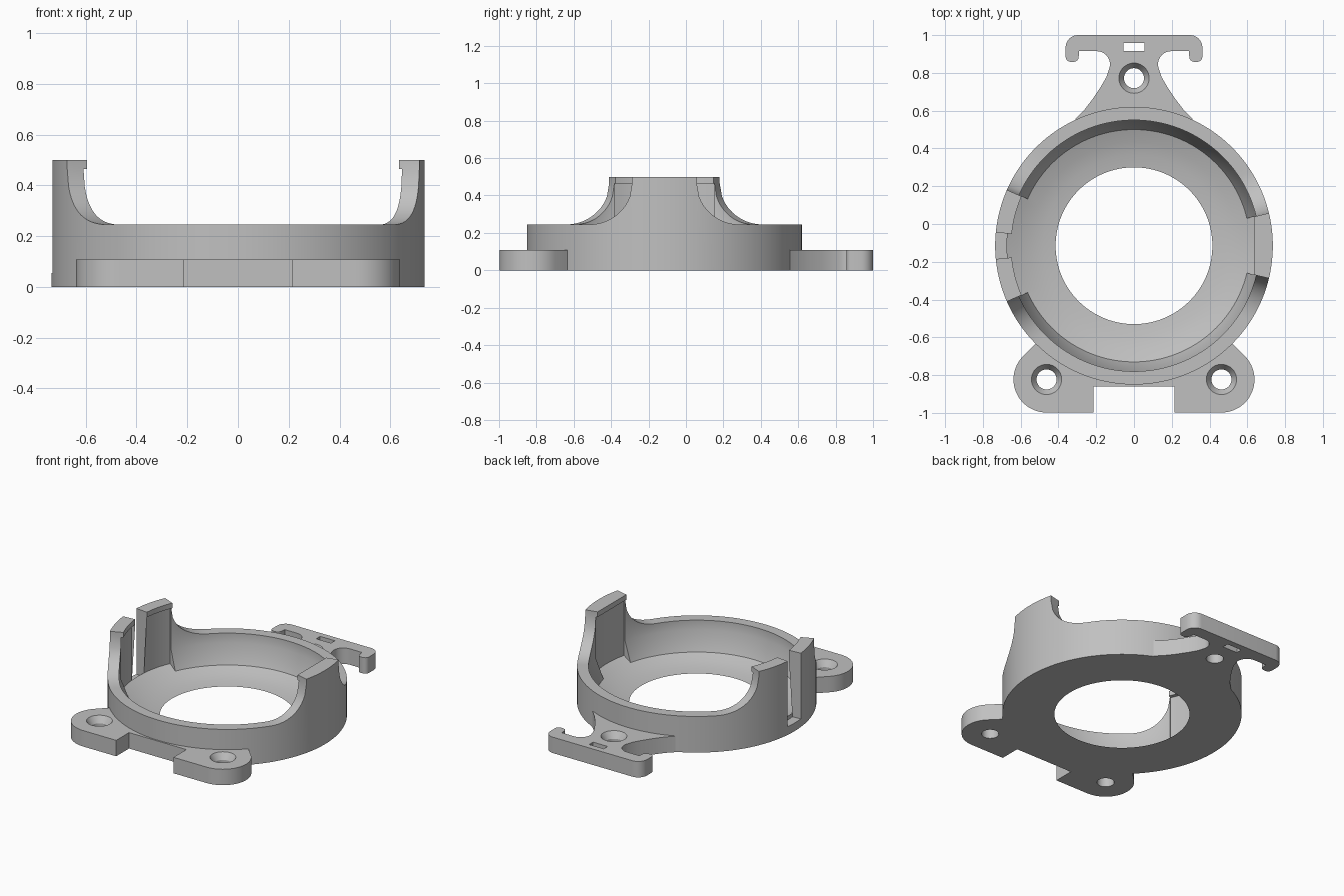
import bpy, bmesh
from math import sin, cos, radians, sqrt, pi

if "Cube" in bpy.data.objects:
    bpy.data.objects.remove(bpy.data.objects["Cube"], do_unlink=True)

CY = -0.115            # ring centre in y
R_OUT, R_TOP, R_POCKET = 0.735, 0.665, 0.675
RIM, TAB_TOP, LIP_Z = 0.245, 0.5, 0.465
POCKET_Z = 0.08
PLATE = 0.108
TAB_HALF = {"left": 13.6, "right": 23.7}   # half angles of the two tabs
SLOT_HALF = 5.5

grey = bpy.data.materials.new("grey_plastic")
grey.use_nodes = True
colour = (0.53, 0.53, 0.53, 1)
grey.diffuse_color = colour
grey.node_tree.nodes["Principled BSDF"].inputs["Base Color"].default_value = colour


def make_object(name, bm, smooth=True):
    bmesh.ops.remove_doubles(bm, verts=bm.verts, dist=1e-5)
    bmesh.ops.dissolve_degenerate(bm, edges=bm.edges, dist=1e-5)
    bmesh.ops.recalc_face_normals(bm, faces=bm.faces)
    mesh = bpy.data.meshes.new(name)
    bm.to_mesh(mesh)
    bm.free()
    ob = bpy.data.objects.new(name, mesh)
    bpy.context.collection.objects.link(ob)
    mesh.materials.append(grey)
    if smooth:
        smooth_object(ob)
    return ob


def smooth_object(ob):
    bpy.ops.object.select_all(action="DESELECT")
    ob.select_set(True)
    bpy.context.view_layer.objects.active = ob
    bpy.ops.object.shade_smooth_by_angle(angle=radians(30))


def sweep(columns):
    """Join (angle, profile) columns around z into a closed loop."""
    bm = bmesh.new()
    rows = [[bm.verts.new((r * cos(a), r * sin(a), z)) for r, z in prof]
            for a, prof in columns]
    for i, a in enumerate(rows):
        b = rows[(i + 1) % len(rows)]
        for k in range(len(a)):
            j = (k + 1) % len(a)
            bm.faces.new((a[k], b[k], b[j], a[j]))
    return bm


def arc(cx, cy, r, start, end, n):
    return [(cx + r * cos(radians(start + (end - start) * i / n)),
             cy + r * sin(radians(start + (end - start) * i / n))) for i in range(n + 1)]


# Cross-sections of the ring: shared shallow dish, then wall, tab or slot
def section(upper):
    return [(0.415, 0), (R_OUT, 0)] + upper + [(0.615, 0.052), (0.55, 0.027), (0.48, 0.009)]


def wall(h):
    return section([(R_OUT, h), (R_TOP, h), (R_TOP, h), (R_TOP, 0.18), (0.615, 0.052)])


def tab(lip):
    return section([(R_OUT, TAB_TOP), (lip, TAB_TOP), (lip, LIP_Z),
                    (R_POCKET, LIP_Z), (R_POCKET, POCKET_Z)])


def slot():
    return section([(R_OUT, 0.055)] + [(R_POCKET, 0.055)] * 3 + [(R_POCKET, POCKET_Z)])


def wall_height(deg):
    """Concave fillet, a quarter cylinder along x, from each tab to the rim."""
    fillet = LIP_Z - RIM
    half = TAB_HALF["left" if cos(radians(deg)) > 0 else "right"]
    d = 0.7 * (abs(sin(radians(deg))) - sin(radians(half)))
    if d >= fillet:
        return RIM
    return RIM + fillet - sqrt(fillet ** 2 - (fillet - max(d, 0)) ** 2)


def span(start, end, step, profile):
    n = max(1, round((end - start) / step))
    degs = [start + (end - start) * i / n for i in range(n + 1)]
    return [(radians(d), profile(d)) for d in degs]


def straight_lip(deg):
    return tab(0.635 / cos(radians(deg)))


# Ring with dish, two clip tabs and a slot through the wider tab
tl, tr = TAB_HALF["left"], TAB_HALF["right"]
columns = span(-tl, tl, 2, straight_lip)
columns += span(tl, 180 - tr, 1, lambda d: wall(wall_height(d)))
columns += span(180 - tr, 180 - SLOT_HALF, 2, lambda d: tab(0.65))
columns += span(180 - SLOT_HALF, 180 + SLOT_HALF, 2, lambda d: slot())
columns += span(180 + SLOT_HALF, 180 + tr, 2, lambda d: tab(0.65))
columns += span(180 + tr, 360 - tl, 1, lambda d: wall(wall_height(d)))
ring = make_object("clip_ring", sweep(columns))
ring.location.y = CY


def plate(name, outline):
    bm = bmesh.new()
    face = bm.faces.new([bm.verts.new((x, y, 0)) for x, y in outline])
    out = bmesh.ops.extrude_face_region(bm, geom=[face])
    verts = [g for g in out["geom"] if isinstance(g, bmesh.types.BMVert)]
    bmesh.ops.translate(bm, verts=verts, vec=(0, 0, PLATE))
    return make_object(name, bm, smooth=False)


def mirrored(half):
    """Close an outline given on +x by its mirror image."""
    return half + [(-x, y) for x, y in reversed(half)]


def cut(ob, cutter):
    mod = ob.modifiers.new("cut", "BOOLEAN")
    mod.operation, mod.solver, mod.object = "DIFFERENCE", "EXACT", cutter
    bpy.ops.object.select_all(action="DESELECT")
    ob.select_set(True)
    bpy.context.view_layer.objects.active = ob
    bpy.ops.object.modifier_apply(modifier=mod.name)
    bpy.data.objects.remove(cutter, do_unlink=True)


def screw_hole(ob, x, y):
    # Countersunk hole
    prof = [(0, -0.1), (0.053, -0.1), (0.053, 0.065), (0.08, PLATE), (0.08, 0.2), (0, 0.2)]
    cutter = make_object("hole_cutter", sweep([(2 * pi * i / 40, prof) for i in range(40)]), False)
    cutter.hide_render = True
    cutter.location = (x, y, 0)
    cut(ob, cutter)


# Front mounting lugs joined by a thin strip under the ring
front = arc(0, CY, 0.7, 270, 315, 16) + [(0.525, -0.637)]
front += arc(0.463, -0.823, 0.175, 45, -90, 24) + [(0.215, -0.998), (0.215, -0.86)]
front_lugs = plate("front_lugs", mirrored(front)[:-1])
for side in (-1, 1):
    screw_hole(front_lugs, side * 0.463, -0.823)
smooth_object(front_lugs)

# Back bracket: flared neck, cross bar and hooked ends
back = arc(0, CY, 0.7, 90, 65, 8)
back += [(0.31, 0.557), (0.265, 0.602), (0.22, 0.66), (0.175, 0.728), (0.145, 0.78)]
back += arc(0.197, 0.845, 0.07, 205, 90, 10)
back += [(0.29, 0.915)] + arc(0.32, 0.885, 0.027, 180, 270, 4)
back += arc(0.335, 0.885, 0.027, 270, 360, 4) + arc(0.297, 0.935, 0.065, 0, 90, 8)
bracket = plate("back_bracket", mirrored(back)[:-1])
screw_hole(bracket, 0, 0.772)

# Small tie slot in the cross bar
bm = bmesh.new()
bmesh.ops.create_cube(bm, size=1)
bmesh.ops.scale(bm, vec=(0.11, 0.042, 0.5), verts=bm.verts)
tie_slot = make_object("slot_cutter", bm, False)
tie_slot.hide_render = True
tie_slot.location = (0, 0.938, 0)
cut(bracket, tie_slot)
smooth_object(bracket)
